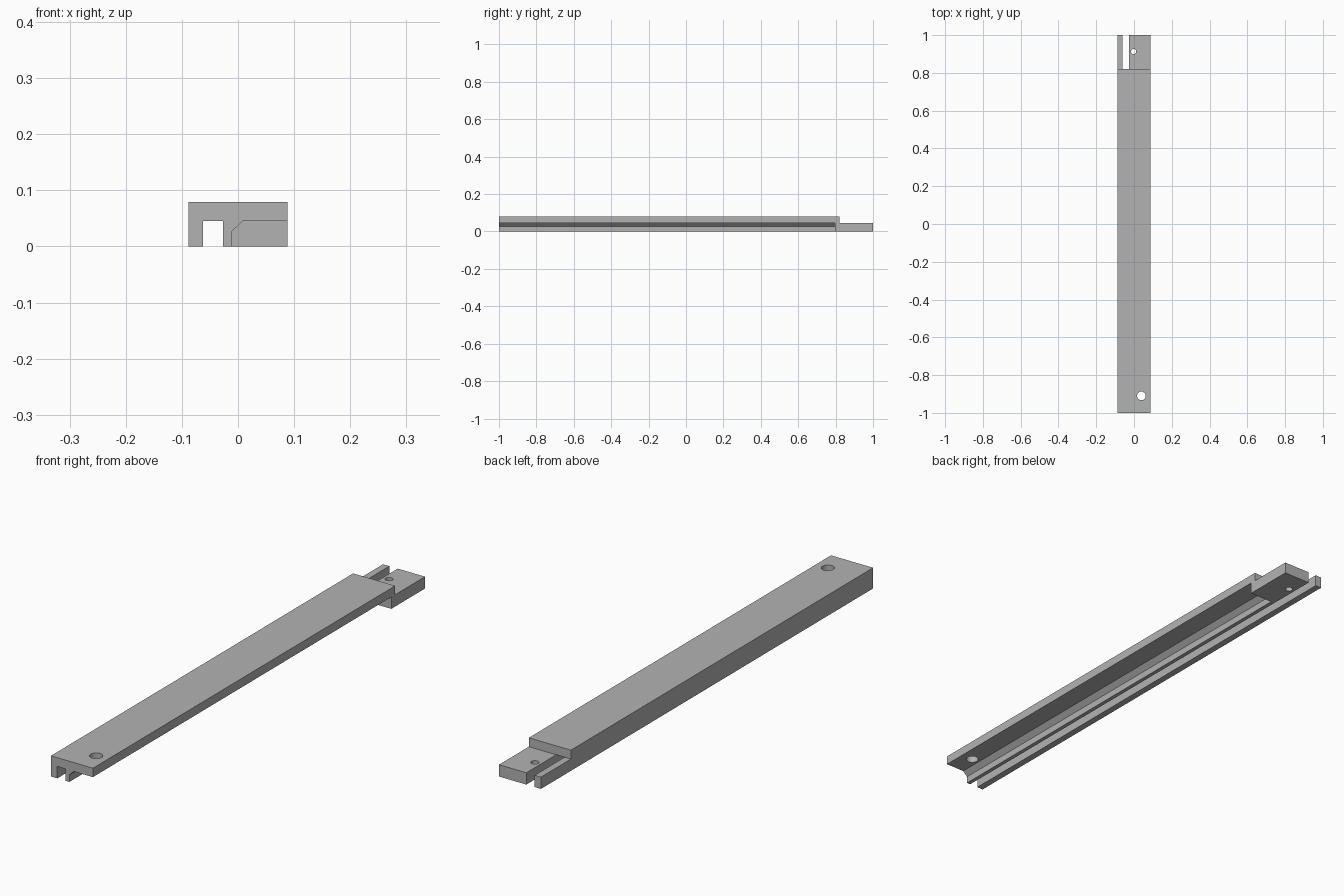
import bpy
import bmesh
from mathutils import Matrix, Vector

cube = bpy.data.objects.get("Cube")
if cube:
    bpy.data.objects.remove(cube, do_unlink=True)

HALF_W = 0.0885
HEIGHT = 0.079
SHELF = 0.045

grey = bpy.data.materials.new("plain_grey")
grey.use_nodes = True
colour = (0.45, 0.45, 0.45, 1)
grey.diffuse_color = colour
grey.node_tree.nodes["Principled BSDF"].inputs["Base Color"].default_value = colour


def finish(name, bm):
    bmesh.ops.recalc_face_normals(bm, faces=bm.faces)
    mesh = bpy.data.meshes.new(name)
    bm.to_mesh(mesh)
    bm.free()
    mesh.materials.append(grey)
    obj = bpy.data.objects.new(name, mesh)
    bpy.context.collection.objects.link(obj)
    return obj


def prism(name, points, offset):
    """Extrude a closed outline along the offset."""
    bm = bmesh.new()
    face = bm.faces.new([bm.verts.new(p) for p in points])
    geom = bmesh.ops.extrude_face_region(bm, geom=[face])["geom"]
    moved = [v for v in geom if isinstance(v, bmesh.types.BMVert)]
    bmesh.ops.translate(bm, verts=moved, vec=Vector(offset))
    # the starting face must stay as the near cap
    if not any(all(v not in moved for v in f.verts) for f in bm.faces):
        bm.faces.new([v for v in bm.verts if v not in moved])
    return finish(name, bm)


def drill(name, x, y, radius):
    bm = bmesh.new()
    bmesh.ops.create_cone(bm, cap_ends=True, segments=32, radius1=radius,
                          radius2=radius, depth=0.4,
                          matrix=Matrix.Translation((x, y, 0)))
    return finish(name, bm)


# Bar with a lowered tongue at the back
side = [(-1, 0), (1, 0), (1, SHELF), (0.82, SHELF), (0.82, HEIGHT), (-1, HEIGHT)]
bar = prism("rail_bar", [(-HALF_W, y, z) for y, z in side], (2 * HALF_W, 0, 0))

# Narrow slot along the whole underside
slot = [(-0.062, -0.05), (-0.0268, -0.05), (-0.0268, 0.0453), (-0.062, 0.0453)]
# Wide open recess with a chamfered inner corner, stopping at the tongue
recess = [(-0.011, -0.05), (0.15, -0.05), (0.15, SHELF), (0.008, SHELF), (-0.011, 0.0265)]

cutters = [
    prism("slot_cutter", [(x, -1.1, z) for x, z in slot], (0, 2.2, 0)),
    prism("recess_cutter", [(x, -1.1, z) for x, z in recess], (0, 1.897, 0)),
    drill("front_hole_cutter", 0.039, -0.91, 0.023),
    drill("tongue_hole_cutter", -0.002, 0.913, 0.014),
]

for cutter in cutters:
    cutter.hide_render = True
    mod = bar.modifiers.new(cutter.name, "BOOLEAN")
    mod.operation = "DIFFERENCE"
    mod.solver = "EXACT"
    mod.object = cutter

# Bake the cuts and drop the cutters
bpy.context.view_layer.update()
graph = bpy.context.evaluated_depsgraph_get()
baked = bpy.data.meshes.new_from_object(bar.evaluated_get(graph))
bar.modifiers.clear()
bar.data = baked
for cutter in cutters:
    bpy.data.objects.remove(cutter, do_unlink=True)

# Round hole walls, crisp edges elsewhere
bpy.ops.object.select_all(action="DESELECT")
bar.select_set(True)
bpy.context.view_layer.objects.active = bar
bpy.ops.object.shade_smooth_by_angle()
